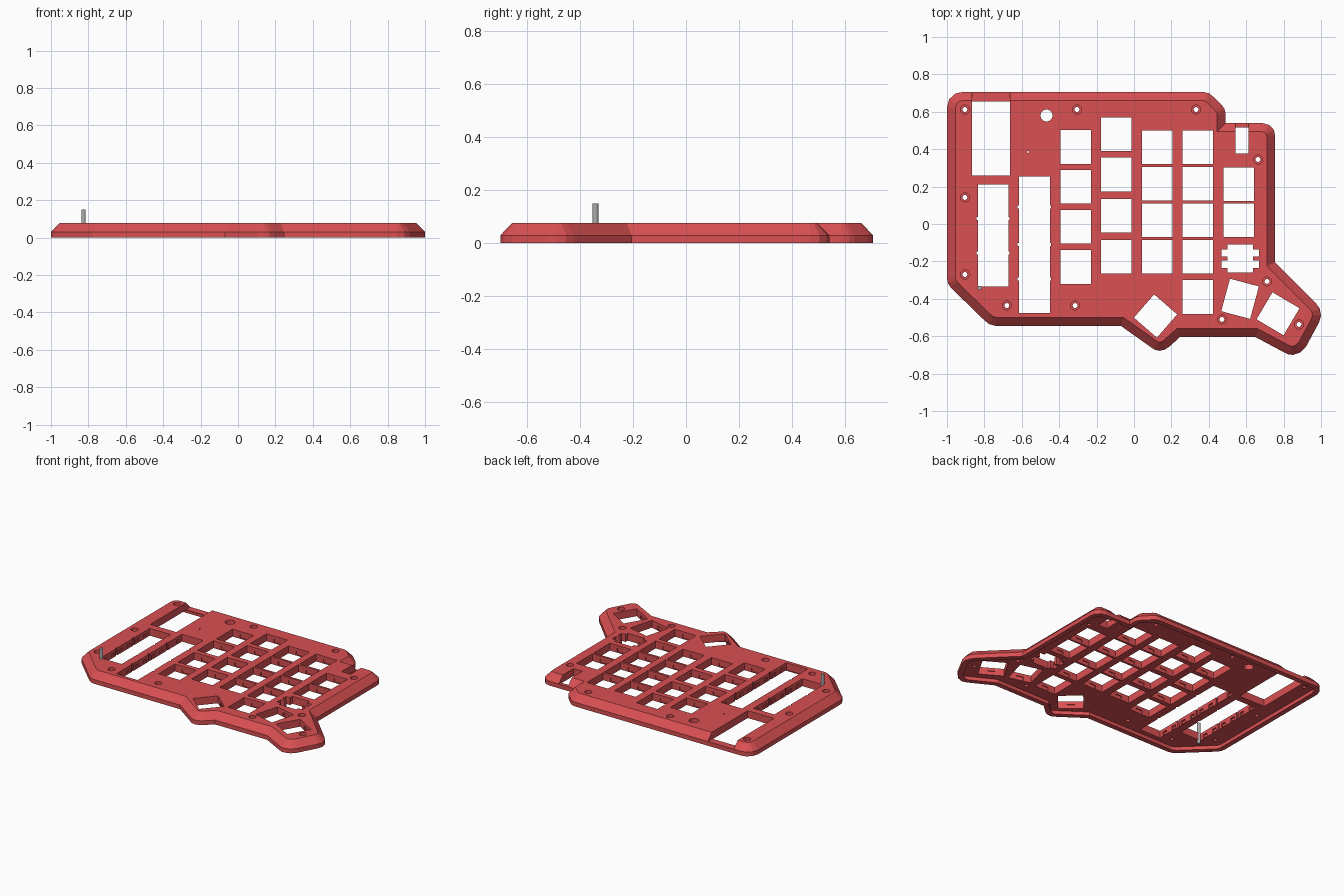
import bpy, bmesh, math
from mathutils import Vector, Matrix

if "Cube" in bpy.data.objects:
    bpy.data.objects.remove(bpy.data.objects["Cube"])

def material(name, col):
    m = bpy.data.materials.new(name)
    m.diffuse_color = (*col, 1)
    m.use_nodes = True
    m.node_tree.nodes["Principled BSDF"].inputs["Base Color"].default_value = m.diffuse_color
    return m

RED = material("red plastic", (0.70, 0.08, 0.085))
GREY = material("grey metal", (0.42, 0.42, 0.42))

# outer outline, counter-clockwise
OUTLINE = [(-.98, -.34), (-.80, -.515), (-.775, -.535), (-.74, -.545), (-.07, -.545),
           (.085, -.655), (.11, -.672), (.135, -.678), (.165, -.672), (.19, -.655),
           (.245, -.605), (.65, -.605), (.80, -.685), (.825, -.697), (.85, -.70),
           (.89, -.687), (.92, -.655), (.99, -.525), (1.0, -.49), (.993, -.452),
           (.97, -.42), (.755, -.205), (.755, .47), (.748, .503), (.722, .53),
           (.685, .54), (.49, .54), (.49, .59), (.484, .614), (.47, .635),
           (.42, .684), (.40, .699), (.375, .705), (-.92, .705), (-.957, .697),
           (-.988, .667), (-1.0, .625), (-1.0, -.29), (-.995, -.317)]

def inset(pts, d):
    """Move each edge of the outline inward by d."""
    out = []
    for i, p in enumerate(pts):
        a, p, b = Vector(pts[i - 1]), Vector(p), Vector(pts[(i + 1) % len(pts)])
        e, f = (p - a).normalized(), (b - p).normalized()
        n, m = Vector((-e.y, e.x)), Vector((-f.y, f.x))
        out.append(tuple(p + (n + m) * d / (1 + n.dot(m))))
    return out

def loft(bm, rings):
    """Closed solid through (points, z) rings."""
    vs = [[bm.verts.new((x, y, z)) for x, y in pts] for pts, z in rings]
    n = len(vs[0])
    bm.faces.new(vs[0][::-1])
    bm.faces.new(vs[-1])
    for lo, hi in zip(vs, vs[1:]):
        for i in range(n):
            j = (i + 1) % n
            bm.faces.new((lo[i], lo[j], hi[j], hi[i]))

def box(bm, x0, x1, y0, y1, z0=-.1, z1=.2):
    loft(bm, [([(x0, y0), (x1, y0), (x1, y1), (x0, y1)], z) for z in (z0, z1)])

def turned_box(bm, cx, cy, w, h, deg, z0=-.1, z1=.2):
    r = Matrix.Rotation(math.radians(deg), 2)
    pts = [tuple(r @ Vector((sx * w / 2, sy * h / 2)) + Vector((cx, cy)))
           for sx, sy in ((-1, -1), (1, -1), (1, 1), (-1, 1))]
    loft(bm, [(pts, z0), (pts, z1)])

def disc(bm, cx, cy, r, n=20, z0=-.1, z1=.2):
    pts = [(cx + r * math.cos(math.tau * i / n), cy + r * math.sin(math.tau * i / n)) for i in range(n)]
    loft(bm, [(pts, z0), (pts, z1)])

def make(name, bm, mat):
    bmesh.ops.recalc_face_normals(bm, faces=bm.faces)
    me = bpy.data.meshes.new(name)
    bm.to_mesh(me)
    bm.free()
    me.materials.append(mat)
    ob = bpy.data.objects.new(name, me)
    bpy.context.collection.objects.link(ob)
    return ob

def cut(ob, bm):
    tool = make("cutter", bm, RED)
    tool.hide_render = True
    mod = ob.modifiers.new("cut", 'BOOLEAN')
    mod.operation, mod.solver, mod.object = 'DIFFERENCE', 'EXACT', tool
    bpy.context.view_layer.objects.active = ob
    bpy.ops.object.modifier_apply(modifier=mod.name)
    bpy.data.objects.remove(tool)

# case body with chamfered rim
bm = bmesh.new()
loft(bm, [(OUTLINE, 0), (OUTLINE, .03), (inset(OUTLINE, .045), .077)])
case = make("keyboard_case", bm, RED)

# shallow recess underneath
PLATE = .025
bm = bmesh.new()
loft(bm, [(inset(OUTLINE, .035), -.1), (inset(OUTLINE, .035), PLATE)])
cut(case, bm)

# key openings: column x, list of row centres
KEYS = [(-.312, (.412, .20, -.015, -.23)), (-.095, (.48, .265, .045, -.175)),
        (.125, (.41, .215, .02, -.175)), (.34, (.41, .215, .02, -.175, -.39)),
        (.56, (.213, .02))]
THUMBS = [(.115, -.492, .163, .165, -41), (.567, -.40, .16, .18, -15), (.77, -.48, .168, .168, -30.6)]
SLOTS = [(-.835, -.672, -.335, .21, (.03, -.155)), (-.615, -.45, -.475, .255, (.09, -.11, -.295))]
SCREWS = [(-.904, .612), (-.305, .612), (.332, .612), (.663, .345), (-.904, .142), (-.904, -.27),
          (-.68, -.436), (-.315, -.436), (.47, -.51), (.711, -.307), (.882, -.537)]

holes, recess = bmesh.new(), bmesh.new()
for x, rows in KEYS:
    for y in rows:
        box(holes, x - .082, x + .082, y - .09, y + .09)
        # clip recess under the plate surface
        box(recess, x - .025, x + .025, y - .096, y + .096, .03, .055)
for cx, cy, w, h, a in THUMBS:
    turned_box(holes, cx, cy, w, h, a)
    turned_box(recess, cx, cy, .05, h + .012, a, .03, .055)

# long slots with side notches and clip recesses
for x0, x1, y0, y1, marks in SLOTS:
    box(holes, x0, x1, y0, y1)
    for y in marks:
        box(recess, x0 - .007, x1 + .007, y - .008, y + .008)
    n = round((y1 - y0) / .092)
    for i in range(n):
        y = y0 + (i + .5) * (y1 - y0) / n
        if all(abs(y - m) > .03 for m in marks):
            box(recess, x0 - .01, x1 + .01, y - .018, y + .018, .03, .055)

# controller and socket windows, with gaps in the rear rim
box(holes, -.866, -.663, .26, .655)
box(recess, -.866, -.663, .64, .8, .03, .2)
box(holes, .543, .613, .377, .515)
box(recess, .543, .613, .50, .6, .03, .2)

# stepped opening
box(holes, .50, .635, -.258, -.11)
box(recess, .468, .668, -.235, -.195)
box(recess, .468, .668, -.175, -.135)

# screw holes, reset holes
for x, y in SCREWS:
    disc(holes, x, y, .013)
    disc(recess, x, y, .024, z0=.05)
disc(holes, -.468, .58, .032, 28)
disc(holes, -.567, .385, .005, 10)
cut(case, holes)
cut(case, recess)

# upright pin
bm = bmesh.new()
disc(bm, -.826, -.341, .011, 16, 0, .15)
pin = make("pin", bm, GREY)
